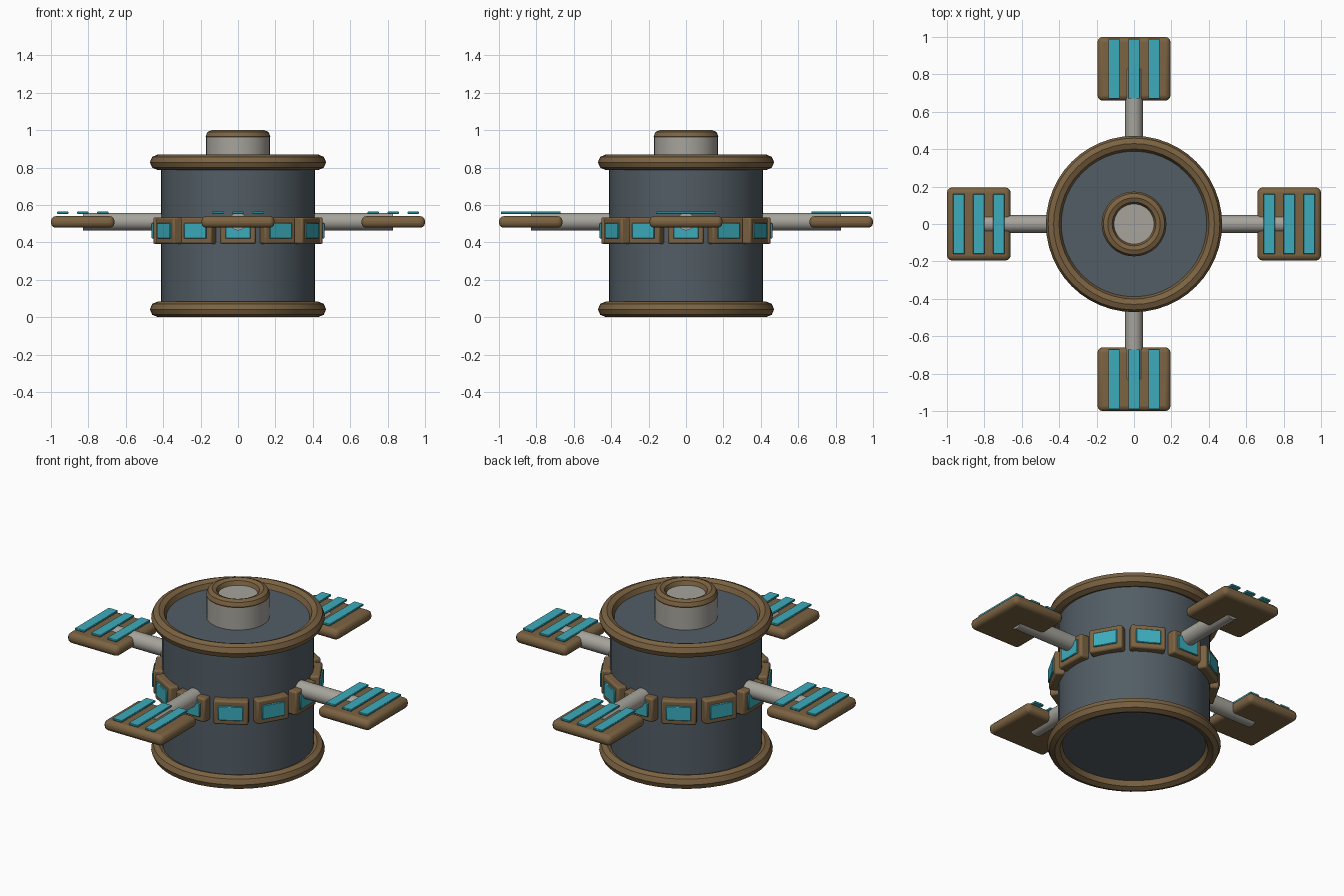
import bpy, math
from mathutils import Matrix, Vector

if "Cube" in bpy.data.objects:
    bpy.data.objects.remove(bpy.data.objects["Cube"])


def material(name, rgb):
    m = bpy.data.materials.new(name)
    m.diffuse_color = (*rgb, 1)
    m.use_nodes = True
    m.node_tree.nodes["Principled BSDF"].inputs["Base Color"].default_value = m.diffuse_color
    return m


BRONZE = material("bronze", (0.20, 0.125, 0.055))
TEAL = material("teal", (0.045, 0.41, 0.50))
SLATE = material("slate", (0.085, 0.11, 0.13))
STEEL = material("pale_metal", (0.38, 0.37, 0.33))


def finish(name, mat, bevel=0, segments=2):
    ob = bpy.context.object
    ob.name = name
    ob.data.materials.append(mat)
    if bevel:
        mod = ob.modifiers.new("bevel", 'BEVEL')
        mod.width, mod.segments = bevel, segments
    bpy.ops.object.shade_smooth_by_angle(angle=math.radians(30))
    return ob


def cylinder(name, r, z0, z1, mat, verts=48):
    bpy.ops.mesh.primitive_cylinder_add(vertices=verts, radius=r, depth=z1 - z0,
                                        location=(0, 0, (z0 + z1) / 2))
    return finish(name, mat)


def ring(name, major, minor, z):
    bpy.ops.mesh.primitive_torus_add(major_radius=major, minor_radius=minor, major_segments=48,
                                     minor_segments=8, location=(0, 0, z))
    return finish(name, BRONZE)


def box(name, size, loc, mat, angle=0, bevel=0, segments=2):
    # Box placed relative to the +x direction, then swung about z
    bpy.ops.mesh.primitive_cube_add(size=1)
    ob = bpy.context.object
    ob.data.transform(Matrix.Diagonal((*size, 1)))
    ob.location = Matrix.Rotation(angle, 3, 'Z') @ Vector(loc)
    ob.rotation_euler.z = angle
    return finish(name, mat, bevel, segments)


# Drum, rims and top neck
cylinder("drum_body", 0.412, 0.042, 0.828, SLATE)
ring("bottom_rim", 0.43, 0.041, 0.042)
ring("top_rim", 0.43, 0.041, 0.828)
cylinder("neck", 0.17, 0.82, 0.967, STEEL)
ring("neck_rim", 0.14, 0.033, 0.967)

# Belt of twelve framed windows
for i in range(12):
    a = i * math.tau / 12
    box(f"window_frame_{i}", (0.06, 0.19, 0.143), (0.423, 0, 0.462), BRONZE, a, 0.01)
    box(f"window_pane_{i}", (0.025, 0.135, 0.084), (0.449, 0, 0.462), TEAL, a, 0.003, 1)

# Four arms, each with a paddle and three floating strips (strips always run along y)
for i in range(4):
    a = i * math.tau / 4
    arm = cylinder(f"arm_{i}", 0.047, -0.22, 0.22, STEEL, 24)
    d = Vector((math.cos(a), math.sin(a), 0))
    arm.rotation_euler = d.to_track_quat('Z', 'Y').to_euler()
    arm.location = d * 0.61 + Vector((0, 0, 0.511))
    box(f"paddle_{i}", (0.34, 0.39, 0.062), (0.83, 0, 0.509), BRONZE, a, 0.026, 3)
    c = d * 0.83
    for j in (-1, 0, 1):
        box(f"paddle_strip_{i}_{j + 1}", (0.061, 0.32, 0.012),
            (c.x + j * 0.107, c.y, 0.558), TEAL, 0, 0.002, 1)
